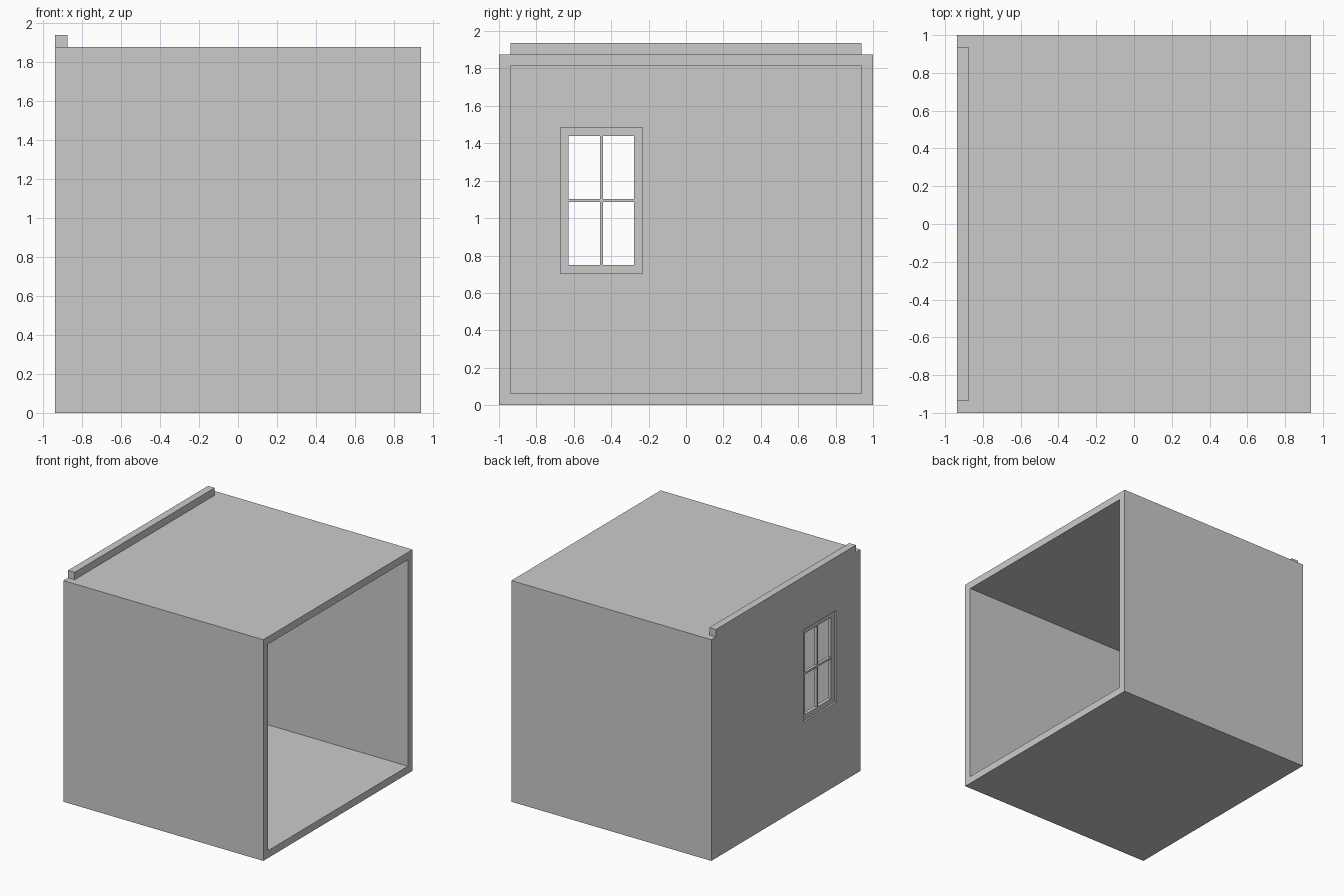
import bpy

if "Cube" in bpy.data.objects:
    bpy.data.objects.remove(bpy.data.objects["Cube"])

T = 0.0625                      # wall thickness
X, Y, H = 0.9375, 1.0, 1.875    # half width, half depth, height

plaster = bpy.data.materials.new("light_grey")
plaster.diffuse_color = (0.6, 0.6, 0.6, 1)
plaster.use_nodes = True
plaster.node_tree.nodes["Principled BSDF"].inputs["Base Color"].default_value = plaster.diffuse_color


def box(name, x, y, z):
    """Axis-aligned box from (min, max) pairs."""
    bpy.ops.mesh.primitive_cube_add(size=1)
    ob = bpy.context.object
    ob.name = name
    for v in ob.data.vertices:
        v.co = [r[0] if c < 0 else r[1] for c, r in zip(v.co, (x, y, z))]
    ob.data.materials.append(plaster)
    return ob


def cut(target, name, x, y, z):
    """Subtract a hidden box from the target."""
    cutter = box(name, x, y, z)
    cutter.hide_render = True
    cutter.hide_set(True)
    mod = target.modifiers.new(name, 'BOOLEAN')
    mod.operation = 'DIFFERENCE'
    mod.solver = 'EXACT'
    mod.object = cutter


# Window measurements
wy, wz = (-0.672, -0.232), (0.703, 1.484)
F = 0.045
oy, oz = (wy[0] + F, wy[1] - F), (wz[0] + F, wz[1] - F)
cy, cz = sum(wy) / 2, sum(wz) / 2
wx = (-X + 0.016, -X + T - 0.016)

# Room shell, open on the +x side, with a window hole in the -x wall
shell = box("room_shell", (-X, X), (-Y, Y), (0, H))
cut(shell, "room_cutter", (-X + T, X + 0.3), (-Y + T, Y - T), (T, H - T))
cut(shell, "window_cutter", (-X - 0.1, -X + T + 0.1), wy, wz)

# Ledge along the roof edge
box("roof_ledge", (-X, -X + T), (-Y + T, Y - T), (H, H + T))

# Recessed window frame
frame = box("window_frame", wx, wy, wz)
cut(frame, "pane_cutter", (-X - 0.1, -X + T + 0.1), oy, oz)

# Glazing bars
b = 0.008
bx = (-X + T / 2 - 0.012, -X + T / 2 + 0.012)
box("window_bar_vertical", bx, (cy - b, cy + b), oz)
box("window_bar_horizontal", bx, oy, (cz - b, cz + b))
